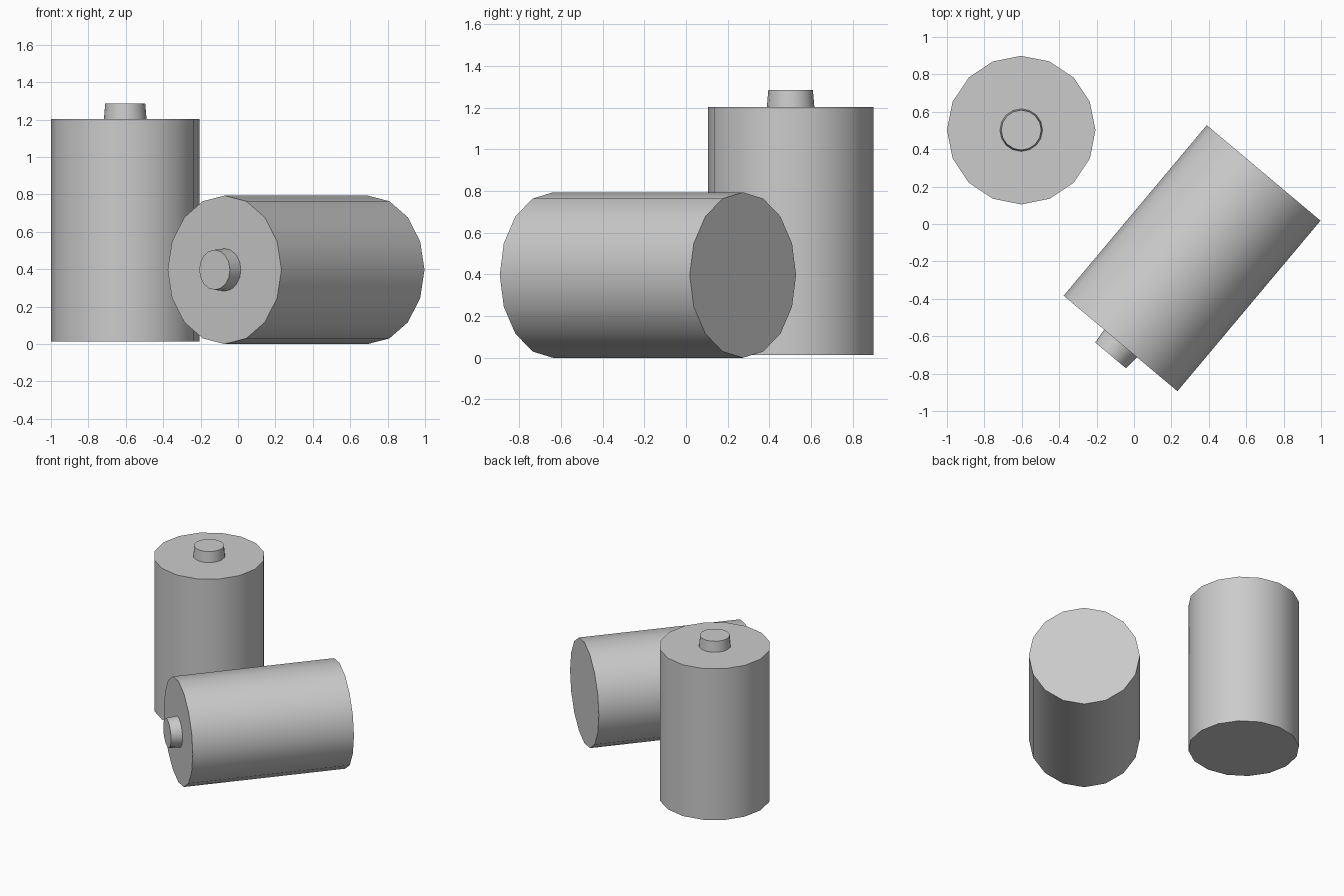
import bpy
from math import radians
from mathutils import Euler, Matrix, Vector

if "Cube" in bpy.data.objects:
    bpy.data.objects.remove(bpy.data.objects["Cube"])

RADIUS, LENGTH, TIP = 0.397, 1.19, 0.083


def tapered(name, r1, r2, depth, base, frame):
    """Capped 16-sided cylinder or cone whose base sits at height `base` of the frame."""
    bpy.ops.mesh.primitive_cone_add(vertices=16, radius1=r1, radius2=r2, depth=depth)
    ob = bpy.context.object
    ob.name = name
    ob.data.transform(Matrix.Translation((0, 0, base + depth / 2)))
    ob.matrix_world = frame
    bpy.ops.object.shade_smooth_by_angle(angle=radians(30))
    return ob


def battery(prefix, location, rotation):
    frame = Matrix.Translation(Vector(location)) @ Euler(rotation).to_matrix().to_4x4()
    # Main cell body
    tapered(prefix + "_battery_body", RADIUS, RADIUS, LENGTH, 0, frame)
    # Slightly tapered positive terminal
    tapered(prefix + "_battery_terminal", 0.114, 0.107, TIP, LENGTH, frame)


# Upright battery and the one lying on its side
battery("standing", (-0.603, 0.502, 0.013), (0, 0, 0))
battery("lying", (0.693, 0.273, RADIUS), (radians(90), 0, radians(-40)))
